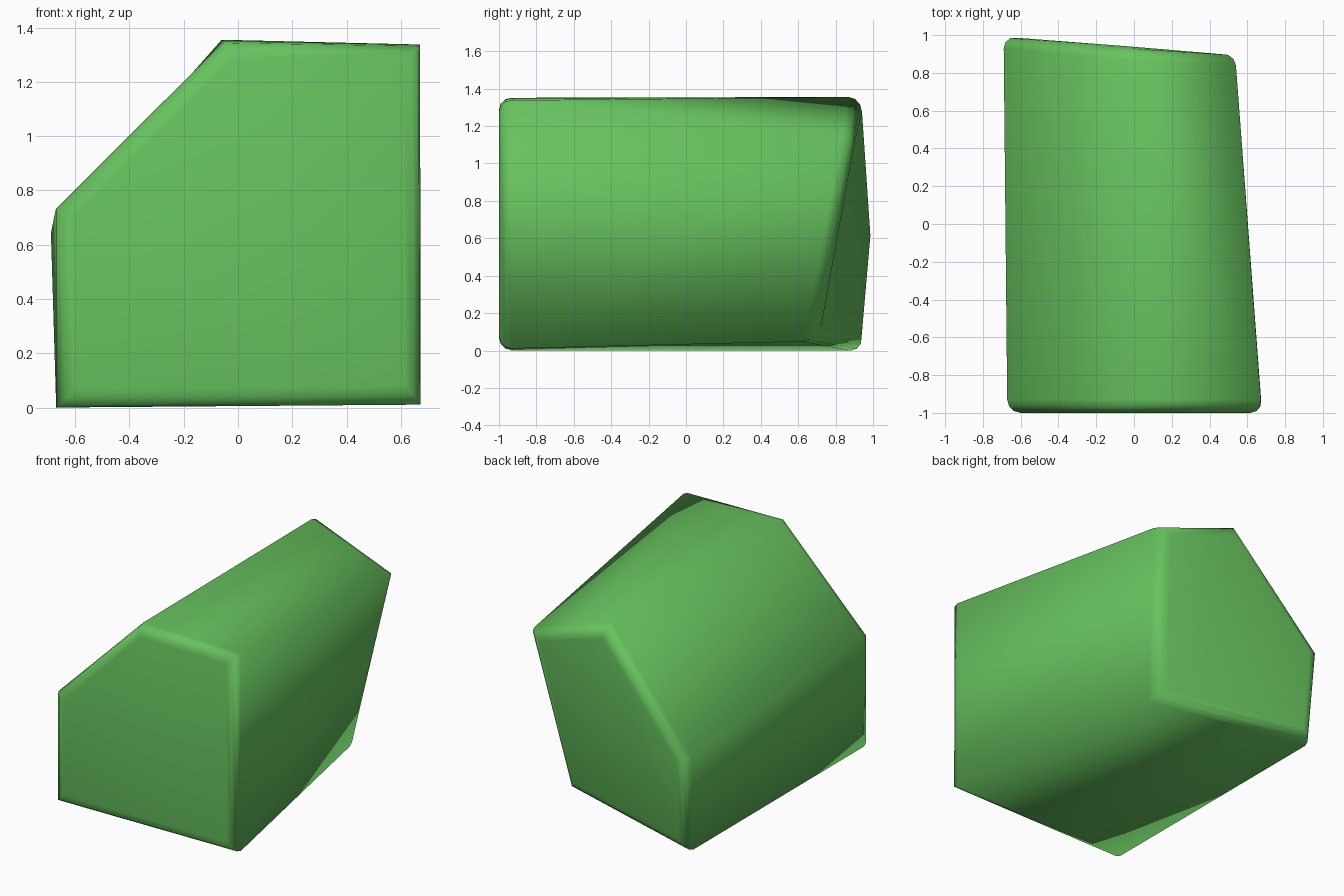
import bpy
import bmesh

if "Cube" in bpy.data.objects:
    bpy.data.objects.remove(bpy.data.objects["Cube"], do_unlink=True)

# Single leaf green colour
green = bpy.data.materials.new("leaf_green")
colour = (0.136, 0.546, 0.114, 1)
green.diffuse_color = colour
green.use_nodes = True
green.node_tree.nodes["Principled BSDF"].inputs["Base Color"].default_value = colour

# Matching corners of the front and back outlines
front = [(-0.67, -1, 0), (0.685, -1, 0.01), (0.68, -1, 1.345),
         (-0.05, -1, 1.355), (-0.67, -1, 0.735)]
back = [(-0.67, 0.95, 0), (0.39, 0.69, 0.05), (0.535, 0.91, 1.15),
        (-0.06, 0.94, 1.355), (-0.69, 1, 0.64)]

# Five-sided block lofted between the two outlines
bm = bmesh.new()
f = [bm.verts.new(p) for p in front]
b = [bm.verts.new(p) for p in back]
caps = [bm.faces.new(f), bm.faces.new(b[::-1])]
for i in range(len(f)):
    j = (i + 1) % len(f)
    bm.faces.new((f[i], b[i], b[j], f[j]))
bmesh.ops.recalc_face_normals(bm, faces=bm.faces)

# Rounded rims around both ends, long edges left unbevelled
rims = [e for cap in caps for e in cap.edges]
bmesh.ops.bevel(bm, geom=rims, offset=0.07, offset_type='OFFSET',
                segments=3, profile=0.5, affect='EDGES')
bmesh.ops.recalc_face_normals(bm, faces=bm.faces)
for face in bm.faces:
    face.smooth = True

mesh = bpy.data.meshes.new("block")
bm.to_mesh(mesh)
bm.free()
mesh.materials.append(green)
block = bpy.data.objects.new("block", mesh)
bpy.context.collection.objects.link(block)
